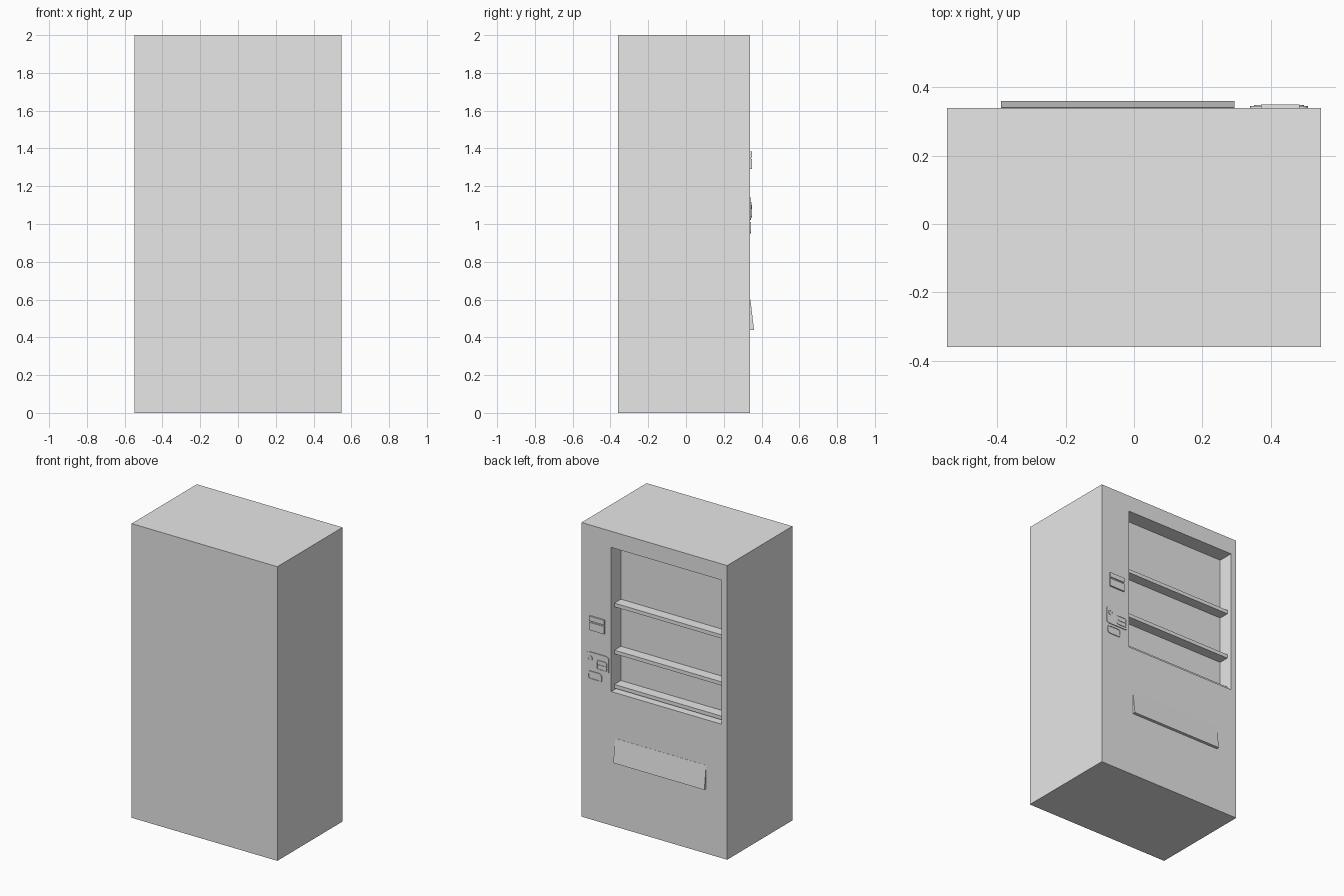
import bpy, bmesh, math
from mathutils import Vector

cube = bpy.data.objects.get("Cube")
if cube:
    bpy.data.objects.remove(cube, do_unlink=True)

grey = bpy.data.materials.new("light grey")
grey.use_nodes = True
grey.diffuse_color = (0.8, 0.8, 0.8, 1)
grey.node_tree.nodes["Principled BSDF"].inputs["Base Color"].default_value = (0.8, 0.8, 0.8, 1)

FACE = 0.34          # y of the service face
BACK = -0.36
HALF = 0.548
WIN_X, WIN_Z = (-0.506, 0.325), (0.91, 1.89)
WIN_DEPTH = 0.105


def finish(name, bm):
    bmesh.ops.recalc_face_normals(bm, faces=bm.faces)
    mesh = bpy.data.meshes.new(name)
    bm.to_mesh(mesh)
    bm.free()
    mesh.materials.append(grey)
    obj = bpy.data.objects.new(name, mesh)
    bpy.context.collection.objects.link(obj)
    return obj


def outer_face(bm):
    return max(bm.faces, key=lambda f: f.normal.y * f.calc_area())


def box_mesh(x, y, z):
    bm = bmesh.new()
    bmesh.ops.create_cube(bm, size=1)
    for v in bm.verts:
        v.co = Vector([r[0] if c < 0 else r[1] for c, r in zip(v.co, (x, y, z))])
    bm.normal_update()
    return bm


def box(name, x, y, z):
    return finish(name, box_mesh(x, y, z))


def plate(name, x, z, y, radius, rim=0, recess=0):
    """Round-cornered plate on the service face, with an optional sunken middle."""
    bm = bmesh.new()
    ring = []
    corners = [(x[1], z[1], -1, -1), (x[0], z[1], 1, -1), (x[0], z[0], 1, 1), (x[1], z[0], -1, 1)]
    for i, (cx, cz, sx, sz) in enumerate(corners):
        for step in range(5):
            a = math.pi / 2 * (i + step / 4)
            ring.append(bm.verts.new((cx + radius * (sx + math.cos(a)), y[0],
                                      cz + radius * (sz + math.sin(a)))))
    base = bm.faces.new(ring)
    out = bmesh.ops.extrude_face_region(bm, geom=[base], use_keep_orig=True)
    for v in out["geom"]:
        if isinstance(v, bmesh.types.BMVert):
            v.co.y = y[1]
    bmesh.ops.recalc_face_normals(bm, faces=bm.faces)
    if rim:
        face = outer_face(bm)
        bmesh.ops.inset_individual(bm, faces=[face], thickness=rim)
        bmesh.ops.inset_individual(bm, faces=[face], thickness=0, depth=-recess)
    return finish(name, bm)


# Cabinet with the recessed display window
bm = box_mesh((-HALF, HALF), (BACK, FACE), (0, 2))
window = outer_face(bm)
bmesh.ops.inset_individual(bm, faces=[window], thickness=0.1)
for v in window.verts:
    v.co.x = WIN_X[v.co.x > 0]
    v.co.z = WIN_Z[v.co.z > 1]
bm.normal_update()
bmesh.ops.inset_individual(bm, faces=[window], thickness=0, depth=-WIN_DEPTH)
finish("cabinet", bm)

# Display shelves
for i, top in enumerate((0.945, 1.178, 1.498)):
    box(f"shelf_{i + 1}", WIN_X, (FACE - WIN_DEPTH, FACE - 0.035), (top - 0.025, top))

# Sloping delivery flap
bm = box_mesh((-0.39, 0.295), (FACE - 0.002, 0.36), (0.44, 0.6))
for v in bm.verts:
    if v.co.y > FACE and v.co.z > 0.5:
        v.co.y = FACE + 0.001
finish("delivery_flap", bm)

# Note reader: lower block, upper strip and the slot between them
box("note_reader_body", (0.372, 0.485), (FACE, 0.35), (1.29, 1.343))
box("note_reader_top", (0.372, 0.485), (FACE, 0.35), (1.353, 1.385))
box("note_reader_slot", (0.372, 0.485), (FACE, 0.343), (1.343, 1.353))

# Coin panel with round button and coin slot block
plate("coin_panel", (0.34, 0.51), (1.02, 1.14), (FACE, 0.345), 0.022)
plate("return_button", (0.462, 0.498), (1.08, 1.116), (0.345, 0.348), 0.0179, 0.006, 0.002)
plate("coin_slot_block", (0.352, 0.43), (1.035, 1.1), (0.345, 0.349), 0.012, 0.006, 0.003)
box("coin_slot_bar", (0.362, 0.42), (0.345, 0.349), (1.063, 1.071))

# Coin return tray
plate("coin_return", (0.395, 0.5), (0.95, 1.01), (FACE, 0.345), 0.018, 0.01, 0.004)
